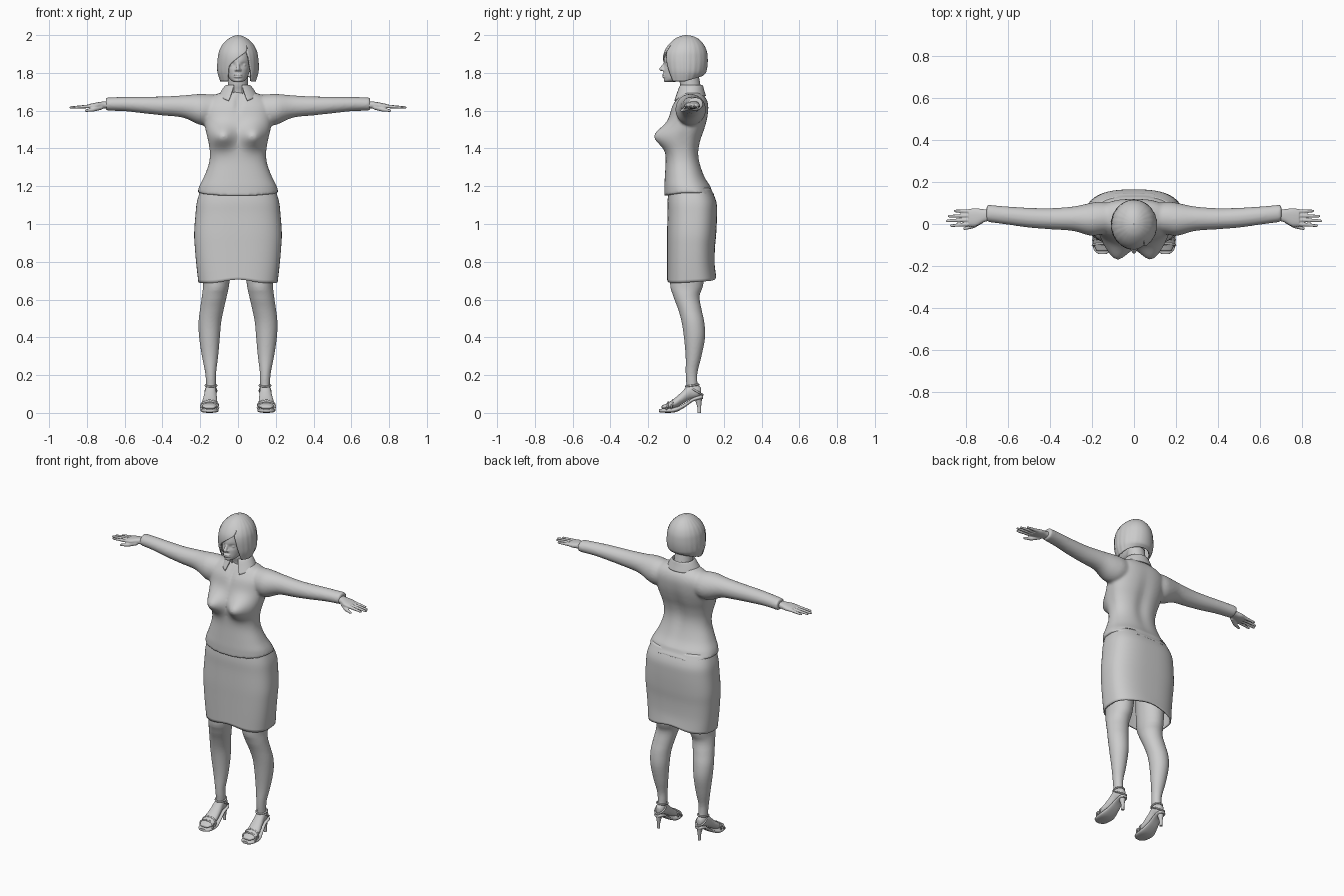
import bpy
import bmesh
from math import sin, cos, asin, pi, exp, copysign
from mathutils import Vector, Matrix

cube = bpy.data.objects.get("Cube")
if cube:
    bpy.data.objects.remove(cube)

grey = bpy.data.materials.new("plain grey")
grey.use_nodes = True
COLOUR = (0.6, 0.6, 0.6, 1)
grey.diffuse_color = COLOUR
grey.node_tree.nodes["Principled BSDF"].inputs["Base Color"].default_value = COLOUR
parts = []


def resample(rows, steps=4):
    """Catmull-Rom interpolation through the section rows."""
    rows = [Vector(r) for r in rows]
    out = []
    for i in range(len(rows) - 1):
        a, b, c, d = rows[max(i - 1, 0)], rows[i], rows[i + 1], rows[min(i + 2, len(rows) - 1)]
        for k in range(steps):
            t = k / steps
            out.append((b * 2 + (c - a) * t + (a * 2 - b * 5 + c * 4 - d) * t ** 2
                        + (b * 3 - a - c * 3 + d) * t ** 3) / 2)
    return out + [rows[-1]]


def skin(bm, rings, closed=True):
    for low, high in zip(rings, rings[1:]):
        n = len(low)
        for i in range(n if closed else n - 1):
            j = (i + 1) % n
            bm.faces.new((low[i], low[j], high[j], high[i]))


def loft(bm, rows, axis="z", power=2.0, shape=None, caps=True, n=40):
    """Rows are (position, centre u, centre v, half u, half v) along an axis."""
    def bend(value):
        return copysign(abs(value) ** (2 / power), value)
    rings = []
    for p, cu, cv, hu, hv in resample(rows):
        ring = []
        for i in range(n):
            a = 2 * pi * i / n
            u, v = cu + hu * bend(cos(a)), cv + hv * bend(sin(a))
            co = Vector({"z": (u, v, p), "y": (u, p, v), "x": (p, u, v)}[axis])
            ring.append(bm.verts.new(shape(co) if shape else co))
        rings.append(ring)
    skin(bm, rings)
    if caps:
        bm.faces.new(rings[0])
        bm.faces.new(rings[-1])


def body(*rows):
    """Turn (z, half width, front y, back y) into loft rows."""
    return [(z, 0, (f + b) / 2, w, (b - f) / 2) for z, w, f, b in rows]


def curtain(bm, rows, shape, n=72):
    """Wrap-around sheet with a front opening; rows end with its two x edges."""
    rings = []
    for z, w, f, b, xl, xr in resample(rows):
        start, end = [asin(max(-1, min(1, x / w))) for x in (xr, xl)]
        ring = []
        for i in range(n + 1):
            t = start + (end + 2 * pi - start) * i / n
            ring.append(bm.verts.new(shape(Vector((w * sin(t), (f + b) / 2 - (b - f) / 2 * cos(t), z)), t)))
        rings.append(ring)
    skin(bm, rings, closed=False)
    bmesh.ops.remove_doubles(bm, verts=bm.verts, dist=0.0001)


def ball(bm, centre, size):
    m = Matrix.Translation(centre) @ Matrix.Diagonal((*size, 1))
    bmesh.ops.create_uvsphere(bm, u_segments=12, v_segments=8, radius=1, matrix=m)


def limb(bm, p, q, r0, r1):
    p, q = Vector(p), Vector(q)
    d = q - p
    m = Matrix.Translation((p + q) / 2) @ d.to_track_quat("Z", "Y").to_matrix().to_4x4()
    bmesh.ops.create_cone(bm, cap_ends=True, segments=12, radius1=r0, radius2=r1, depth=d.length, matrix=m)
    ball(bm, p, (r0, r0, r0))
    ball(bm, q, (r1, r1, r1))


def make(name, bm, voxel=0, smooth=0, thick=0, mirror=False):
    bmesh.ops.recalc_face_normals(bm, faces=bm.faces)
    mesh = bpy.data.meshes.new(name)
    bm.to_mesh(mesh)
    bm.free()
    mesh.materials.append(grey)
    obj = bpy.data.objects.new(name, mesh)
    bpy.context.collection.objects.link(obj)
    if thick:
        obj.modifiers.new("thickness", "SOLIDIFY").thickness = thick
    if voxel:
        fuse = obj.modifiers.new("fuse", "REMESH")
        fuse.mode = "VOXEL"
        fuse.voxel_size = voxel
        fuse.use_smooth_shade = True
    if smooth:
        soft = obj.modifiers.new("soften", "SMOOTH")
        soft.factor, soft.iterations = 0.5, smooth
    if mirror:
        obj.modifiers.new("mirror", "MIRROR").use_mirror_merge = False
    parts.append(obj)


def bump(a, b, width, height):
    return exp(-(a / width) ** 2 - (b / height) ** 2)


# Blouse: torso with bust, spine hollow and neckline groove, plus sleeves
def torso_shape(co):
    x, y, z = co
    if y < 0:
        y -= 0.075 * bump(abs(x) - 0.085, z - 1.465, 0.068, 0.06)
        y += 0.014 * bump(x - (z - 1.62) * 0.2, z - 1.65, 0.015, 0.06)
    else:
        y -= 0.012 * bump(x, z - 1.42, 0.04, 0.15)
    if z < 1.2:
        z -= 0.02 * max(0, abs(y - 0.02) - 0.05) / 0.1
    return Vector((x, y, z))


bm = bmesh.new()
loft(bm, body((1.165, .215, -.115, .155), (1.2, .205, -.115, .13), (1.25, .18, -.112, .1),
              (1.32, .154, -.108, .077), (1.38, .149, -.107, .07), (1.44, .158, -.105, .08),
              (1.5, .172, -.1, .1), (1.56, .183, -.09, .115), (1.62, .185, -.075, .12),
              (1.66, .16, -.052, .11), (1.685, .12, -.035, .09), (1.7, .075, -.025, .08)),
     power=2.35, shape=torso_shape, n=64)
for s in (1, -1):
    loft(bm, [(s * x, *rest) for x, *rest in (
        (.08, .03, 1.61, .065, .07), (.16, .027, 1.605, .078, .082), (.21, .022, 1.608, .077, .08),
        (.29, .025, 1.622, .058, .059), (.4, .025, 1.625, .05, .05), (.5, .03, 1.63, .047, .044),
        (.6, .04, 1.635, .043, .038), (.69, .05, 1.635, .041, .035), (.7, .05, 1.635, .04, .034))],
        axis="x")
make("blouse", bm, voxel=0.008, smooth=5)


# Collar: folded band with drooping front points
def collar_shape(co, t):
    droop = max(0, cos(t)) ** 2
    if co.z < 1.715:
        co.z -= 0.035 * droop * (1.715 - co.z) / 0.04
    return co


bm = bmesh.new()
curtain(bm, [(1.7, .058, -.025, .082, -.02, .02), (1.735, .063, -.033, .088, -.022, .022),
             (1.71, .085, -.048, .096, -.03, .03), (1.678, .103, -.073, .106, -.05, .05)], collar_shape)
make("collar", bm, thick=0.005)


# Skirt: open tube with an arched hem
def skirt_shape(co):
    low = max(0, 1 - (co.z - 0.69) / 0.1)
    co.z += low * (0.022 * bump(co.x, 0, 0.1, 1) + 0.06 * co.y)
    return co


bm = bmesh.new()
loft(bm, body((.69, .21, -.1, .16), (.78, .22, -.1, .152), (.87, .228, -.1, .153), (.95, .232, -.1, .16),
              (1.05, .225, -.098, .164), (1.12, .217, -.098, .16), (1.19, .195, -.09, .13)),
     power=2.7, shape=skirt_shape, caps=False, n=64)
make("skirt", bm, thick=0.008)


# Head and neck: sockets pressed in, then eyes, nose, lips and ears fused on
def face_shape(co):
    if co.y < 0:
        co.y += 0.009 * bump(abs(co.x) - 0.03, co.z - 1.843, 0.017, 0.013)
        co.y += 0.006 * bump(co.x, co.z - 1.77, 0.03, 0.007)
    return co


bm = bmesh.new()
loft(bm, body((1.752, .022, -.113, -.06), (1.765, .042, -.121, 0), (1.79, .056, -.119, .04),
              (1.83, .067, -.117, .07), (1.87, .072, -.117, .085), (1.92, .07, -.103, .085),
              (1.96, .05, -.07, .06)), shape=face_shape, n=64)
loft(bm, [(1.63, 0, .035, .07, .055), (1.7, 0, .03, .056, .053), (1.74, 0, .022, .053, .054),
          (1.8, 0, .015, .052, .05)])
limb(bm, (0, -.112, 1.85), (0, -.13, 1.82), .007, .011)
for s in (1, -1):
    ball(bm, (s * .03, -.092, 1.842), (.014, .012, .009))
    ball(bm, (s * .011, -.118, 1.815), (.008, .009, .007))
    ball(bm, (s * .071, -.01, 1.83), (.01, .02, .03))
for z in (1.779, 1.789):
    ball(bm, (0, -.115, z), (.024, .012, .0055))
make("head", bm, voxel=0.004, smooth=2)


# Hair: bob parted on one side with faint strands and a raised nape
def hair_shape(co, t):
    co.x *= 1 + 0.012 * cos(t * 22)
    co.z += 0.025 * max(0, -cos(t)) * max(0, 1.8 - co.z) / 0.04
    return co


bm = bmesh.new()
curtain(bm, [(1.755, .094, -.1, .088, -.055, .07), (1.8, .108, -.113, .106, -.052, .07),
             (1.84, .11, -.12, .114, -.045, .063), (1.88, .107, -.122, .115, 0, .056),
             (1.915, .1, -.114, .11, .045, .046), (1.95, .082, -.092, .094, .045, .045),
             (1.98, .052, -.06, .066, .03, .03), (1.995, .024, -.028, .034, .01, .01),
             (2, .001, -.002, .002, 0, 0)], hair_shape)
make("hair", bm, thick=0.009)

# Hands: wrist, palm, four fingers and a thumb
bm = bmesh.new()
loft(bm, [(.66, .045, 1.632, .028, .02), (.71, .04, 1.63, .03, .019), (.75, .032, 1.626, .043, .017),
          (.785, .03, 1.624, .041, .012)], axis="x", power=2.4, n=24)
for base, tip, reach in ((0, -.008, .868), (.02, .015, .887), (.04, .037, .878), (.06, .062, .85)):
    limb(bm, (.77, base, 1.624), (reach, tip, 1.617), .0105, .0065)
limb(bm, (.725, .015, 1.618), (.765, -.01, 1.606), .013, .011)
limb(bm, (.765, -.01, 1.606), (.805, -.022, 1.6), .011, .007)
make("hands", bm, voxel=0.0035, smooth=2, mirror=True)

# Legs with arched feet
bm = bmesh.new()
loft(bm, [(.11, .143, .035, .024, .028), (.17, .143, .03, .027, .03), (.22, .145, .03, .03, .032),
          (.3, .148, .04, .043, .042), (.4, .151, .045, .055, .056), (.48, .149, .037, .06, .06),
          (.55, .138, .02, .063, .062), (.62, .125, .002, .066, .07), (.7, .115, .005, .071, .09),
          (.95, .11, .02, .09, .09)])
loft(bm, [(-.13, .15, .03, .028, .008), (-.1, .15, .036, .042, .016), (-.06, .15, .052, .042, .026),
          (-.02, .147, .08, .036, .034), (.02, .145, .112, .03, .042), (.06, .143, .114, .026, .034),
          (.08, .143, .114, .013, .02)], axis="y")
make("legs", bm, voxel=0.006, smooth=3, mirror=True)

# Sandals: sole, slim heel and straps
bm = bmesh.new()
loft(bm, [(-.142, .15, .012, .02, .008), (-.12, .15, .012, .042, .011), (-.06, .15, .016, .048, .013),
          (-.01, .147, .038, .037, .011), (.035, .144, .069, .029, .01), (.075, .143, .082, .027, .01),
          (.09, .143, .083, .014, .008)], axis="y", power=2.6)
make("sandal_soles", bm, mirror=True)
bm = bmesh.new()
loft(bm, [(0, .143, .07, .009, .009), (.03, .143, .07, .009, .01), (.06, .143, .067, .015, .016),
          (.085, .143, .064, .023, .022)], n=20)
make("sandal_heels", bm, mirror=True)
bm = bmesh.new()
# each strap: centre, side axis length, second axis vector
for centre, wide, up in (((.143, .033, .145), .03, (0, .034, .005)),
                         ((.143, .05, .118), .029, (0, .038, -.022)),
                         ((.15, -.075, .038), .045, (0, .006, .03)),
                         ((.15, -.1, .03), .046, (0, .006, .025))):
    loop = [Vector(centre) + Vector((wide * cos(a), 0, 0)) + Vector(up) * sin(a)
            for a in [2 * pi * i / 20 for i in range(21)]]
    for p, q in zip(loop, loop[1:]):
        limb(bm, p, q, .005, .005)
make("sandal_straps", bm, mirror=True)

# Smooth shading with sharp rims kept
bpy.ops.object.select_all(action="DESELECT")
for obj in parts:
    obj.select_set(True)
bpy.context.view_layer.objects.active = parts[0]
bpy.ops.object.shade_smooth_by_angle(angle=0.9)
